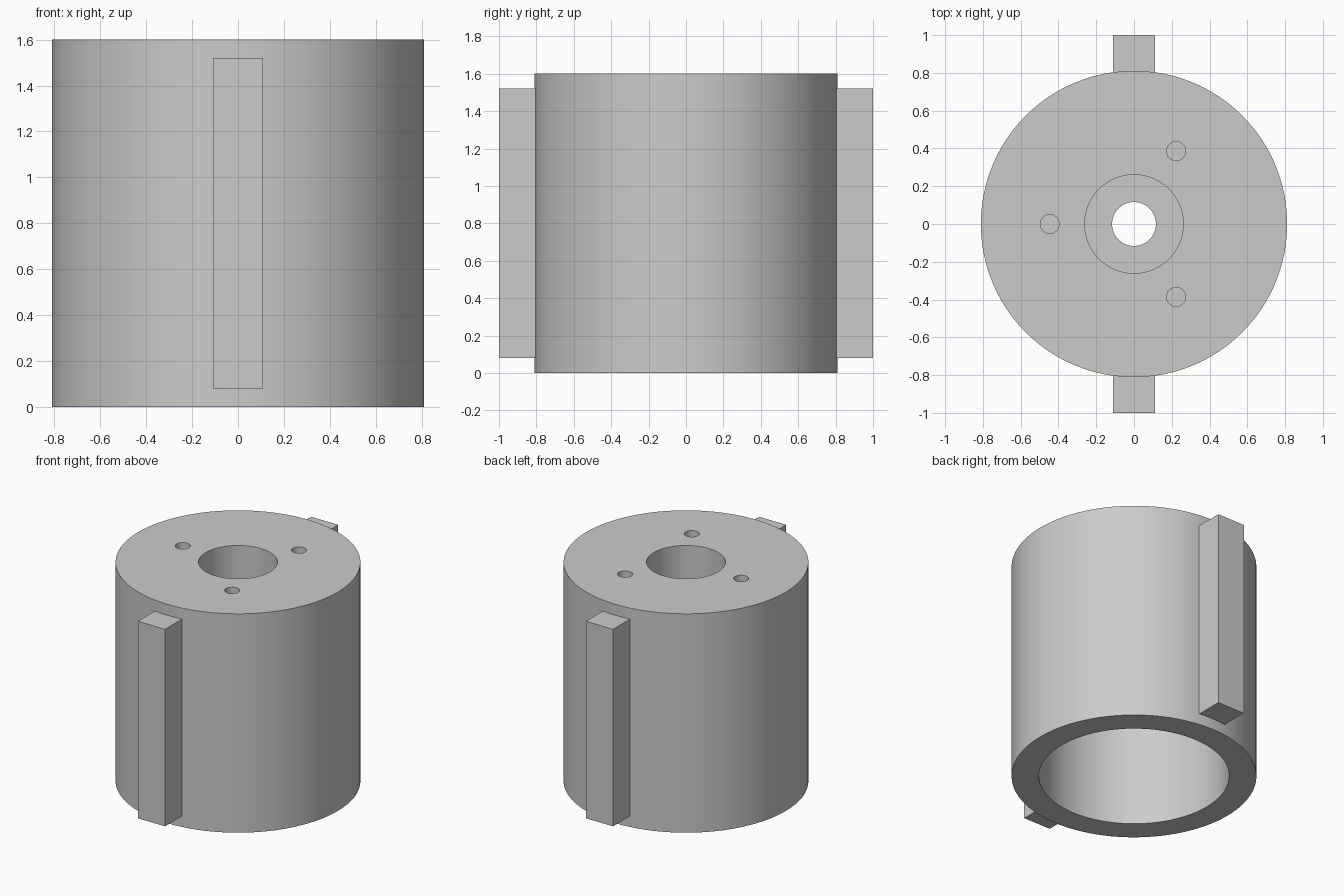
import bpy, bmesh
from math import cos, sin, pi, radians

cube = bpy.data.objects.get("Cube")
if cube:
    bpy.data.objects.remove(cube, do_unlink=True)

# Main dimensions
HEIGHT, OUTER = 1.6, 0.811
CAVITY_R, CAVITY_TOP = 0.63, 1.1
BORE_R, BORE_FLOOR, SHAFT_R = 0.261, 1.2, 0.116
SEGMENTS = 96

grey = bpy.data.materials.new("plain grey")
grey.use_nodes = True
colour = (0.6, 0.6, 0.6, 1)
grey.diffuse_color = colour
grey.node_tree.nodes["Principled BSDF"].inputs["Base Color"].default_value = colour


def add_object(name, bm):
    bmesh.ops.recalc_face_normals(bm, faces=bm.faces)
    mesh = bpy.data.meshes.new(name)
    bm.to_mesh(mesh)
    bm.free()
    mesh.materials.append(grey)
    obj = bpy.data.objects.new(name, mesh)
    bpy.context.collection.objects.link(obj)
    return obj


# Housing: closed wall section revolved about the z axis
section = [(CAVITY_R, 0), (OUTER, 0), (OUTER, HEIGHT), (BORE_R, HEIGHT),
           (BORE_R, BORE_FLOOR), (SHAFT_R, BORE_FLOOR),
           (SHAFT_R, CAVITY_TOP), (CAVITY_R, CAVITY_TOP)]
bm = bmesh.new()
verts = [bm.verts.new((r, 0, z)) for r, z in section]
edges = [bm.edges.new((v, verts[i - 1])) for i, v in enumerate(verts)]
bmesh.ops.spin(bm, geom=verts + edges, cent=(0, 0, 0), axis=(0, 0, 1),
               angle=2 * pi, steps=SEGMENTS)
bmesh.ops.remove_doubles(bm, verts=bm.verts, dist=0.0001)
housing = add_object("housing", bm)

# Three blind screw holes in the top
bm = bmesh.new()
for angle in (60, 180, 300):
    made = bmesh.ops.create_cone(bm, cap_ends=True, segments=32,
                                 radius1=0.05, radius2=0.05, depth=0.6)
    a = radians(angle)
    bmesh.ops.translate(bm, verts=made["verts"],
                        vec=(0.446 * cos(a), 0.446 * sin(a), HEIGHT))
cutter = add_object("screw_hole_cutter", bm)
cutter.hide_render = True

cut = housing.modifiers.new("screw holes", "BOOLEAN")
cut.operation, cut.solver, cut.object = "DIFFERENCE", "EXACT", cutter
bpy.ops.object.select_all(action="DESELECT")
bpy.context.view_layer.objects.active = housing
housing.select_set(True)
bpy.ops.object.modifier_apply(modifier=cut.name)
bpy.data.objects.remove(cutter, do_unlink=True)
bpy.ops.object.shade_smooth_by_angle(angle=radians(30))

# Straight keys on the front and back, sunk slightly into the wall
for name, side in (("front_key", -1), ("back_key", 1)):
    bm = bmesh.new()
    bmesh.ops.create_cube(bm, size=1)
    bmesh.ops.scale(bm, verts=bm.verts, vec=(0.22, 0.24, 1.44))
    bmesh.ops.translate(bm, verts=bm.verts, vec=(0, side * 0.88, HEIGHT / 2))
    add_object(name, bm)
